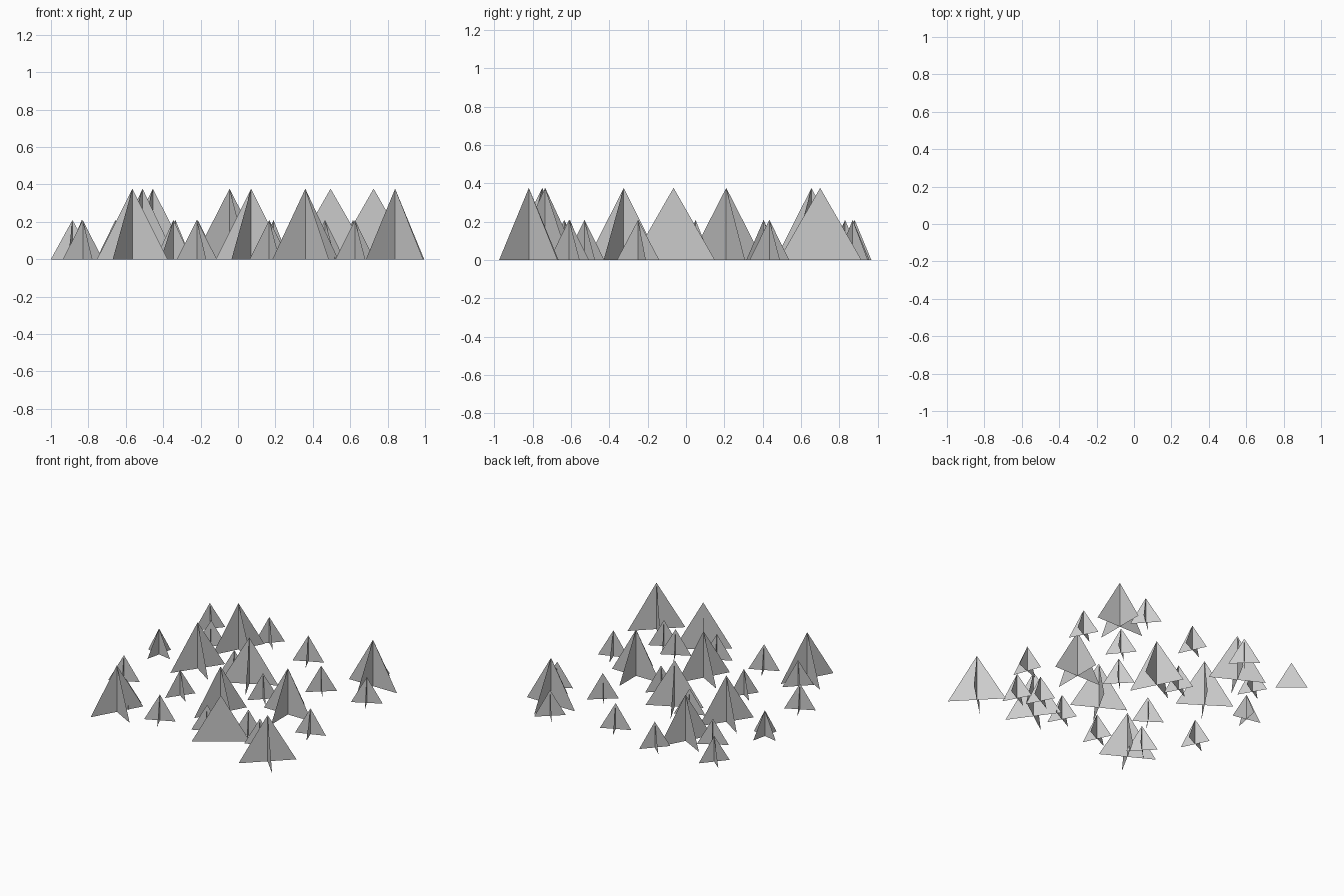
import bpy
from math import radians, cos, sin

if "Cube" in bpy.data.objects:
    bpy.data.objects.remove(bpy.data.objects["Cube"])


def crossed_tree(name, x, y, deg, radius, height):
    """Two upright triangular cards crossing at right angles."""
    verts, faces = [], []
    for k in range(2):
        a = radians(deg + 90 * k)
        dx, dy = radius * cos(a), radius * sin(a)
        n = len(verts)
        verts += [(-dx, -dy, 0), (dx, dy, 0), (0, 0, height)]
        faces.append((n, n + 1, n + 2))
    mesh = bpy.data.meshes.new(name)
    mesh.from_pydata(verts, [], faces)
    obj = bpy.data.objects.new(name, mesh)
    obj.location = (x, y, 0)
    bpy.context.collection.objects.link(obj)


# Tall trees: x, y, turn in degrees
tall = [(-.455, .655, 62), (-.51, .21, 56), (-.045, .21, 27),
        (.725, .70, 0), (-.565, -.75, 61), (.07, -.325, 61),
        (.495, -.065, 0), (.36, -.735, 35.5), (.84, -.82, 44)]

# Small trees: x, y, turn in degrees
small = [(-.835, .83, 50), (-.335, .88, 48), (-.885, .25, 78),
         (-.655, .59, 30), (.087, .78, 25), (-.83, -.28, 26),
         (-.215, .26, 27), (.465, .405, 40), (-.345, -.25, 55),
         (.19, .05, 45), (.855, .435, 28), (-.22, -.69, 25),
         (.167, -.635, 28), (.465, -.53, 28), (.625, -.61, 28),
         (.828, -.25, 20), (.615, .87, 42), (-.585, -.605, 45)]

for i, (x, y, deg) in enumerate(tall):
    crossed_tree(f"tall_tree_{i + 1}", x, y, deg, .216, .377)
for i, (x, y, deg) in enumerate(small):
    crossed_tree(f"small_tree_{i + 1}", x, y, deg, .118, .21)
